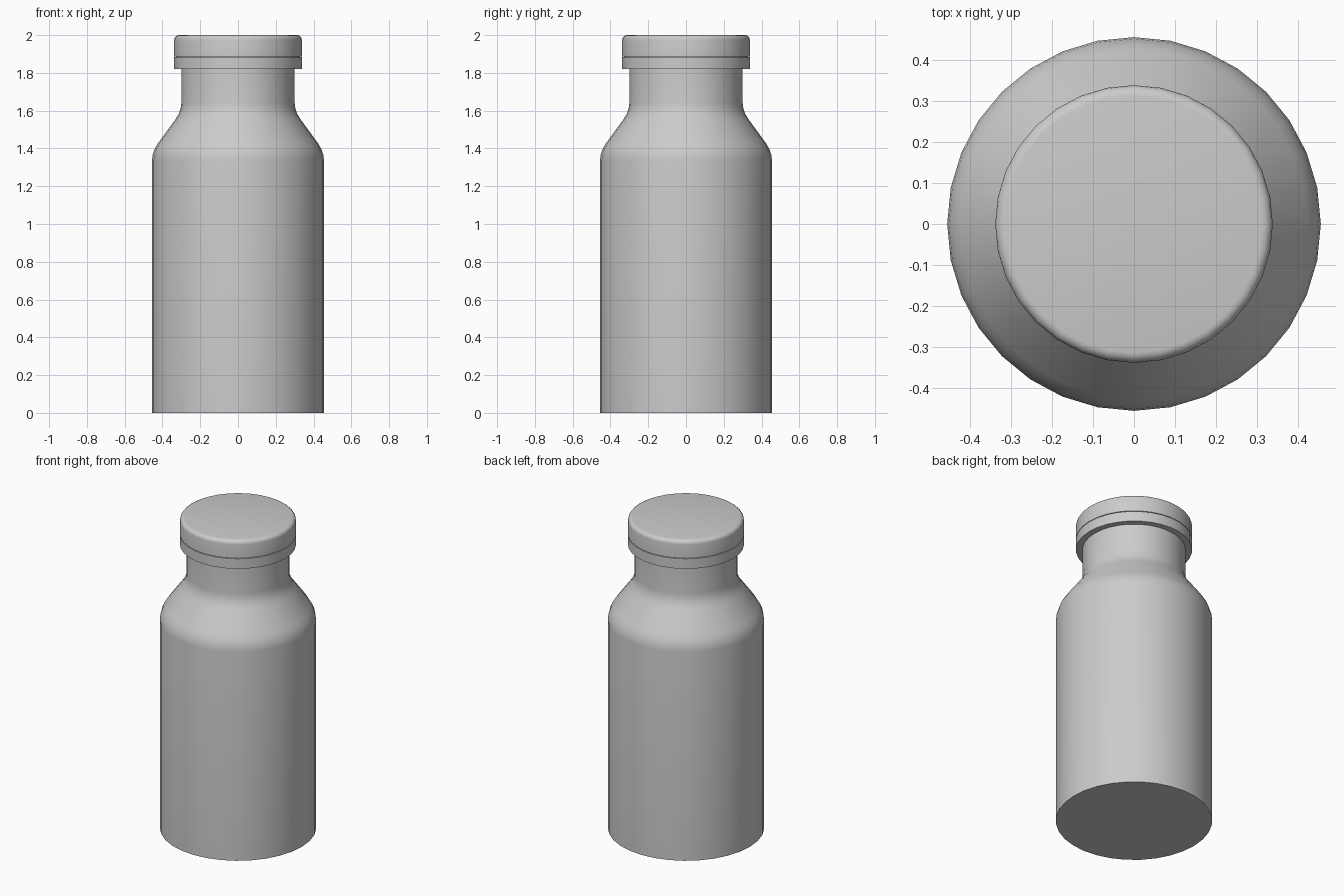
import bpy
import bmesh
import math

SIDES = 32

cube = bpy.data.objects.get("Cube")
if cube:
    bpy.data.objects.remove(cube, do_unlink=True)

grey = bpy.data.materials.new("light_grey")
grey.use_nodes = True
colour = (0.6, 0.6, 0.6, 1)
grey.diffuse_color = colour
grey.node_tree.nodes["Principled BSDF"].inputs["Base Color"].default_value = colour


def lathe(name, profile):
    """Revolve (radius, height) points around z and cap both ends."""
    bm = bmesh.new()
    rings = []
    for r, z in profile:
        angles = [2 * math.pi * i / SIDES for i in range(SIDES)]
        rings.append([bm.verts.new((r * math.cos(a), r * math.sin(a), z)) for a in angles])
    for low, high in zip(rings, rings[1:]):
        for i in range(SIDES):
            j = (i + 1) % SIDES
            bm.faces.new((low[i], low[j], high[j], high[i]))
    bm.faces.new(rings[0][::-1])
    bm.faces.new(rings[-1])
    mesh = bpy.data.meshes.new(name)
    bm.to_mesh(mesh)
    bm.free()
    mesh.materials.append(grey)
    obj = bpy.data.objects.new(name, mesh)
    bpy.context.collection.objects.link(obj)
    bpy.ops.object.select_all(action="DESELECT")
    obj.select_set(True)
    bpy.context.view_layer.objects.active = obj
    bpy.ops.object.shade_smooth_by_angle(angle=math.radians(35))
    return obj


# Bottle body with rounded shoulder and straight neck
lathe("bottle_body", [
    (0.455, 0), (0.455, 1.34), (0.451, 1.37), (0.44, 1.4), (0.424, 1.427),
    (0.332, 1.553), (0.315, 1.58), (0.304, 1.61), (0.3, 1.64), (0.3, 1.86)])

# Band under the lid
lathe("lid_band", [(0.338, 1.82), (0.338, 1.884)])

# Core hidden behind the seam
lathe("lid_core", [(0.328, 1.87), (0.328, 1.9)])

# Lid with rounded top edge
radius, top, rounding = 0.338, 2.0, 0.025
corner = [(radius - rounding * (1 - math.cos(a)), top - rounding * (1 - math.sin(a)))
          for a in (math.pi / 2 * i / 4 for i in range(5))]
lathe("lid_top", [(radius, 1.888)] + corner)
